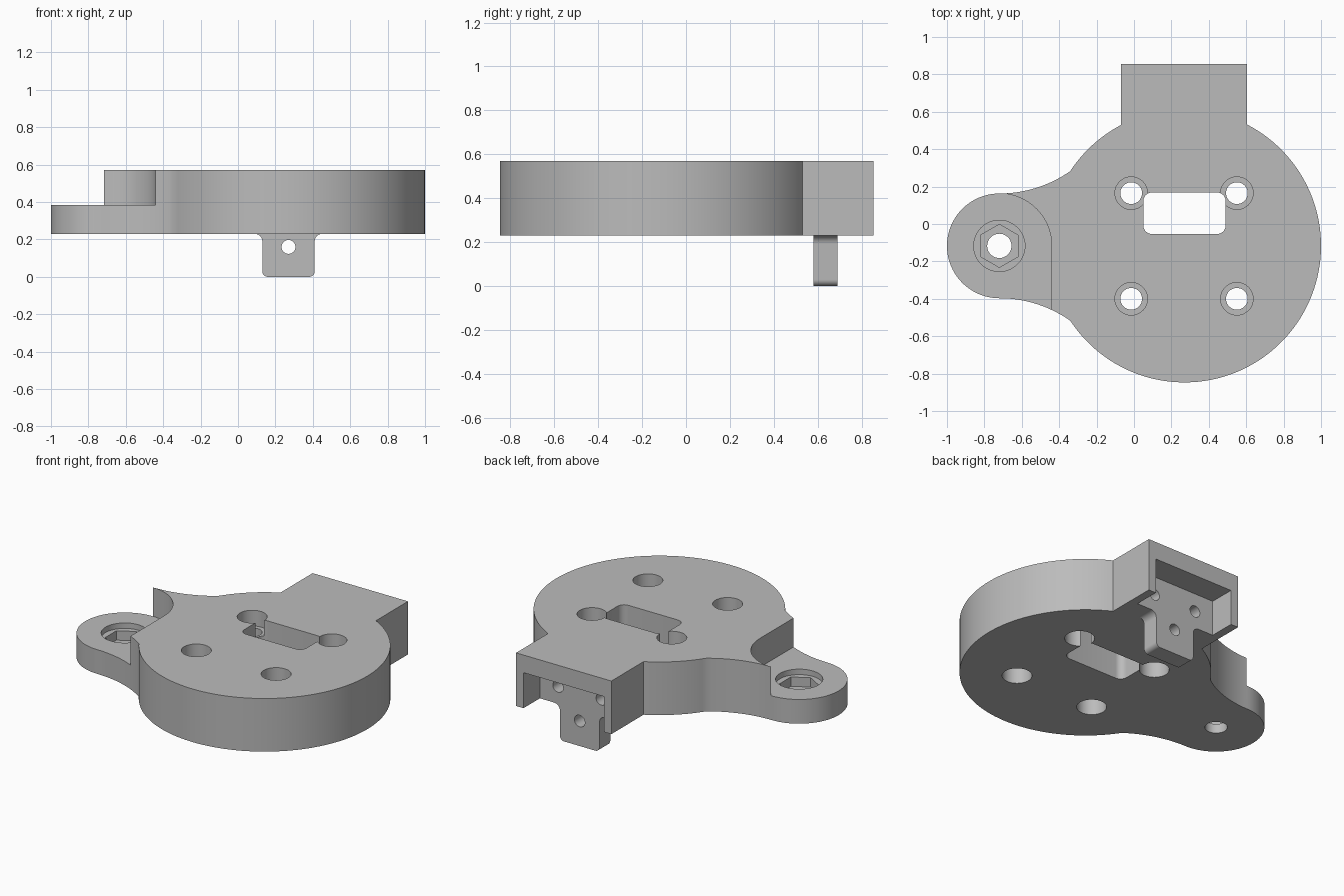
import bpy, bmesh
from math import sin, cos, acos, asin, radians, degrees, pi

if "Cube" in bpy.data.objects:
    bpy.data.objects.remove(bpy.data.objects["Cube"], do_unlink=True)

grey = bpy.data.materials.new("plain_grey")
grey.use_nodes = True
colour = (0.5, 0.5, 0.5, 1)
grey.diffuse_color = colour
grey.node_tree.nodes["Principled BSDF"].inputs["Base Color"].default_value = colour


def arc(cx, cy, r, a, b, n=24):
    """Points along a circle from angle a to b in degrees."""
    steps = [radians(a + (b - a) * i / n) for i in range(n + 1)]
    return [(cx + r * cos(t), cy + r * sin(t)) for t in steps]


def circle(cx, cy, r, n=48, start=0):
    return arc(cx, cy, r, start, start + 360, n)[:-1]


def prism(name, points, lo, hi, axis="z"):
    """Extrude a flat outline along z or y."""
    place = (lambda u, v, t: (u, v, t)) if axis == "z" else (lambda u, v, t: (u, t, v))
    bm = bmesh.new()
    face = bm.faces.new([bm.verts.new(place(u, v, lo)) for u, v in points])
    top = bmesh.ops.extrude_face_region(bm, geom=[face])
    shift = place(0, 0, hi - lo)
    bmesh.ops.translate(bm, vec=shift, verts=[g for g in top["geom"] if isinstance(g, bmesh.types.BMVert)])
    bmesh.ops.recalc_face_normals(bm, faces=bm.faces)
    mesh = bpy.data.meshes.new(name)
    bm.to_mesh(mesh)
    bm.free()
    mesh.materials.append(grey)
    obj = bpy.data.objects.new(name, mesh)
    bpy.context.collection.objects.link(obj)
    return obj


def cut(target, points, lo, hi, axis="z"):
    """Subtract a prism from the target and discard the cutter."""
    cutter = prism("cutter", points, lo, hi, axis)
    cutter.hide_render = True
    mod = target.modifiers.new("cut", "BOOLEAN")
    mod.operation, mod.solver, mod.object = "DIFFERENCE", "EXACT", cutter
    bpy.context.view_layer.objects.active = target
    bpy.ops.object.modifier_apply(modifier=mod.name)
    bpy.data.objects.remove(cutter, do_unlink=True)


def smooth(obj):
    bpy.ops.object.select_all(action="DESELECT")
    obj.select_set(True)
    bpy.context.view_layer.objects.active = obj
    bpy.ops.object.shade_smooth_by_angle(angle=radians(30))


# Main dimensions
BOTTOM, TOP, EAR_TOP = 0.23, 0.57, 0.385
CX, CY, R = 0.27, -0.117, 0.73
EX, ER = -0.72, 0.28
NECK_L, NECK_R, NECK_Y = -0.07, 0.605, 0.855
FILLET = 0.66

# Body outline: disc, rear neck, and ear blended in with concave arcs
join_dy = 0.4
join = degrees(asin(join_dy / R))
blend = degrees(asin((CX - R * cos(radians(join)) - EX) / FILLET))
right = degrees(acos((NECK_R - CX) / R))
left = 180 - degrees(acos((CX - NECK_L) / R))
outline = arc(CX, CY, R, join - 180, right, 80)
outline += [(NECK_R, NECK_Y), (NECK_L, NECK_Y)]
outline += arc(CX, CY, R, left, 180 - join, 16)
outline += arc(EX, CY + ER + FILLET, FILLET, blend - 90, -90, 14)[1:]
outline += arc(EX, CY, ER, 90, 270, 40)[1:]
outline += arc(EX, CY - ER - FILLET, FILLET, 90, 90 - blend, 14)[1:-1]
body = prism("mount_body", outline, BOTTOM, TOP)

# Lowered ear step with a round inner corner
step = arc(EX, CY, ER, 0, 89, 24)
step += [(step[-1][0], 0.3), (-1.2, 0.3), (-1.2, -0.9), (EX + ER, -0.9)]
cut(body, step, EAR_TOP, 0.7)

# Ear bolt: washer recess, hex nut pocket, through hole
cut(body, circle(EX, CY, 0.137), 0.35, 0.5)
cut(body, circle(EX, CY, 0.115, 6, 30), 0.29, 0.5)
cut(body, circle(EX, CY, 0.065), 0.1, 0.5)

# Rounded rectangular window
window = []
for x, y, a in ((0.445, 0.123, 0), (0.095, 0.123, 90), (0.095, -0.008, 180), (0.445, -0.008, 270)):
    window += arc(x, y, 0.045, a, a + 90, 8)
cut(body, window, 0.1, 0.7)

# Four screw holes, counterbored from both faces
for x in (-0.015, 0.55):
    for y in (0.165, -0.4):
        cut(body, circle(x, y, 0.058), 0.1, 0.7)
        cut(body, circle(x, y, 0.087), 0.47, 0.7)
        cut(body, circle(x, y, 0.087), 0.1, 0.33)

# Rear pocket, open to the back and below, with two blind holes
POCKET_Y = 0.69
WALL = 0.053
x0, x1 = NECK_L + WALL, NECK_R - WALL
cut(body, [(x0, 0.1), (x1, 0.1), (x1, 0.457), (x0, 0.457)], POCKET_Y, 1, "y")
for side in (-1, 1):
    cut(body, circle(CX + side * 0.153, 0.34, 0.037, 32), 0.5, 0.8, "y")
smooth(body)

# Hanging tab with flared root, rounded lower corners and a hole
half = arc(0.18, 0.19, 0.04, 90, 180, 8) + arc(0.11, 0.03, 0.03, 0, -90, 8)
profile = [(CX + u, v) for u, v in half] + [(CX - u, v) for u, v in reversed(half)]
tab = prism("hanging_tab", profile, 0.58, POCKET_Y, "y")
cut(tab, circle(CX, 0.16, 0.037, 32), 0.4, 0.9, "y")
smooth(tab)
